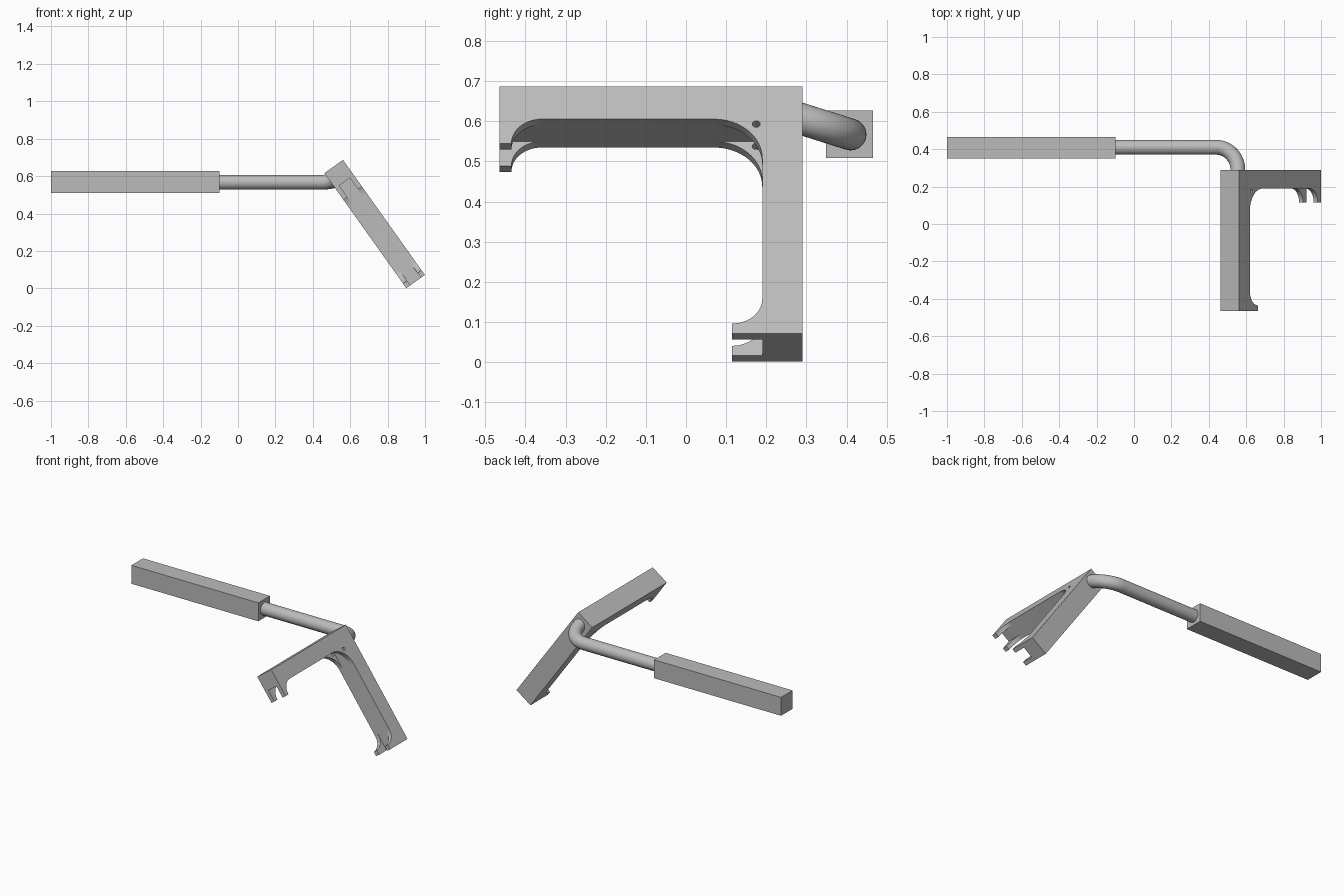
import bpy, bmesh
from math import sin, cos, pi, radians
from mathutils import Vector, Matrix

old = bpy.data.objects.get("Cube")
if old:
    bpy.data.objects.remove(old, do_unlink=True)

grey = bpy.data.materials.new("plain_grey")
grey.use_nodes = True
grey.diffuse_color = (0.5, 0.5, 0.5, 1)
grey.node_tree.nodes["Principled BSDF"].inputs["Base Color"].default_value = (0.5, 0.5, 0.5, 1)


def finish(bm, name):
    bmesh.ops.recalc_face_normals(bm, faces=bm.faces)
    me = bpy.data.meshes.new(name)
    bm.to_mesh(me)
    bm.free()
    me.materials.append(grey)
    ob = bpy.data.objects.new(name, me)
    bpy.context.collection.objects.link(ob)
    return ob


def box(name, lo, hi):
    lo, hi = Vector(lo), Vector(hi)
    bm = bmesh.new()
    bmesh.ops.create_cube(bm, size=1, matrix=Matrix.Translation((lo + hi) / 2)
                          @ Matrix.Diagonal((*(hi - lo), 1)))
    return finish(bm, name)


def arc(cx, cy, r, start, end, n=16):
    angles = [radians(start + (end - start) * i / n) for i in range(n + 1)]
    return [(cx + r * cos(a), cy + r * sin(a)) for a in angles]


def smooth(ob):
    bpy.ops.object.select_all(action='DESELECT')
    ob.select_set(True)
    bpy.context.view_layer.objects.active = ob
    bpy.ops.object.shade_smooth_by_angle(angle=radians(30))


# Bracket frame: local x runs to the front, local y down the slope, local z across
SIZE, ARM, TIP, LIP, WIDTH = 0.755, 0.10, 0.175, 0.03, 0.122
TILT = radians(35.45)
across = Vector((cos(TILT), 0, sin(TILT)))
slope = Vector((sin(TILT), 0, -cos(TILT)))
frame = Matrix((Vector((0, -1, 0)), slope, across)).transposed().to_4x4()
frame.translation = (0.462, 0.29, 0.616)

# Bracket: right-angled arms with hooked tips and a rounded inner corner
r_tip, r_in = TIP - ARM, 0.12
near = SIZE - LIP - r_tip
profile = [(0, 0), (SIZE, 0), (SIZE, TIP)]
profile += arc(near, TIP, r_tip, 0, -90)
profile += arc(ARM + r_in, ARM + r_in, r_in, 270, 180)
profile += arc(TIP, near, r_tip, 180, 90)
profile += [(TIP, SIZE), (0, SIZE)]
bm = bmesh.new()
face = bm.faces.new([bm.verts.new((x, y, 0)) for x, y in profile])
ext = bmesh.ops.extrude_face_region(bm, geom=[face])
bmesh.ops.translate(bm, vec=(0, 0, WIDTH),
                    verts=[v for v in ext["geom"] if isinstance(v, bmesh.types.BMVert)])
bracket = finish(bm, "bracket")
bracket.matrix_world = frame

# Slot splitting the hooks and corner web into two plates, and the pin hole
slot = box("slot_cutter", (ARM, ARM, 0.026), (1, 1, WIDTH - 0.026))
bm = bmesh.new()
bmesh.ops.create_cone(bm, cap_ends=True, segments=24, radius1=0.01, radius2=0.01, depth=0.5,
                      matrix=Matrix.Translation((0.115, 0.115, 0)))
pin = finish(bm, "pin_hole_cutter")
for cutter in (slot, pin):
    cutter.matrix_world = frame
    cutter.hide_render = True
    cutter.hide_set(True)
    mod = bracket.modifiers.new(cutter.name, 'BOOLEAN')
    mod.operation = 'DIFFERENCE'
    mod.solver = 'EXACT'
    mod.object = cutter
bpy.context.view_layer.update()
bpy.context.view_layer.objects.active = bracket
for name in [m.name for m in bracket.modifiers]:
    bpy.ops.object.modifier_apply(modifier=name)
for cutter in (slot, pin):
    bpy.data.objects.remove(cutter, do_unlink=True)
smooth(bracket)

# Rod: round bar with a tilted quarter bend into the back of the bracket
back = Vector((0, 0.12, -0.038))
centre = Vector((0.44, 0.29, 0.605))
side = Vector((0.115, 0, 0))
bend = [centre + side * cos(t) + back * sin(t) for t in (pi / 2 * i / 16 for i in range(17))]
path = [bend[0] - back * 0.3] + bend + [Vector((-0.2, bend[-1].y, bend[-1].z))]
SIDES, RADIUS = 32, 0.0395
normal = side.cross(back).normalized()
bm = bmesh.new()
rings = []
for i, p in enumerate(path):
    t = (path[min(i + 1, len(path) - 1)] - path[max(i - 1, 0)]).normalized()
    if i == len(path) - 2:
        t = Vector((-1, 0, 0))
    if i == 1:
        t = back.normalized()
    out = normal.cross(t)
    rings.append([bm.verts.new(p + RADIUS * (normal * cos(a) + out * sin(a)))
                  for a in (2 * pi * k / SIDES for k in range(SIDES))])
for a, b in zip(rings, rings[1:]):
    for k in range(SIDES):
        j = (k + 1) % SIDES
        bm.faces.new((a[k], a[j], b[j], b[k]))
bm.faces.new(rings[0])
bm.faces.new(rings[-1])
smooth(finish(bm, "bent_rod"))

# Handle: square grip
box("handle", (-1, 0.349, 0.509), (-0.10, 0.466, 0.627))
